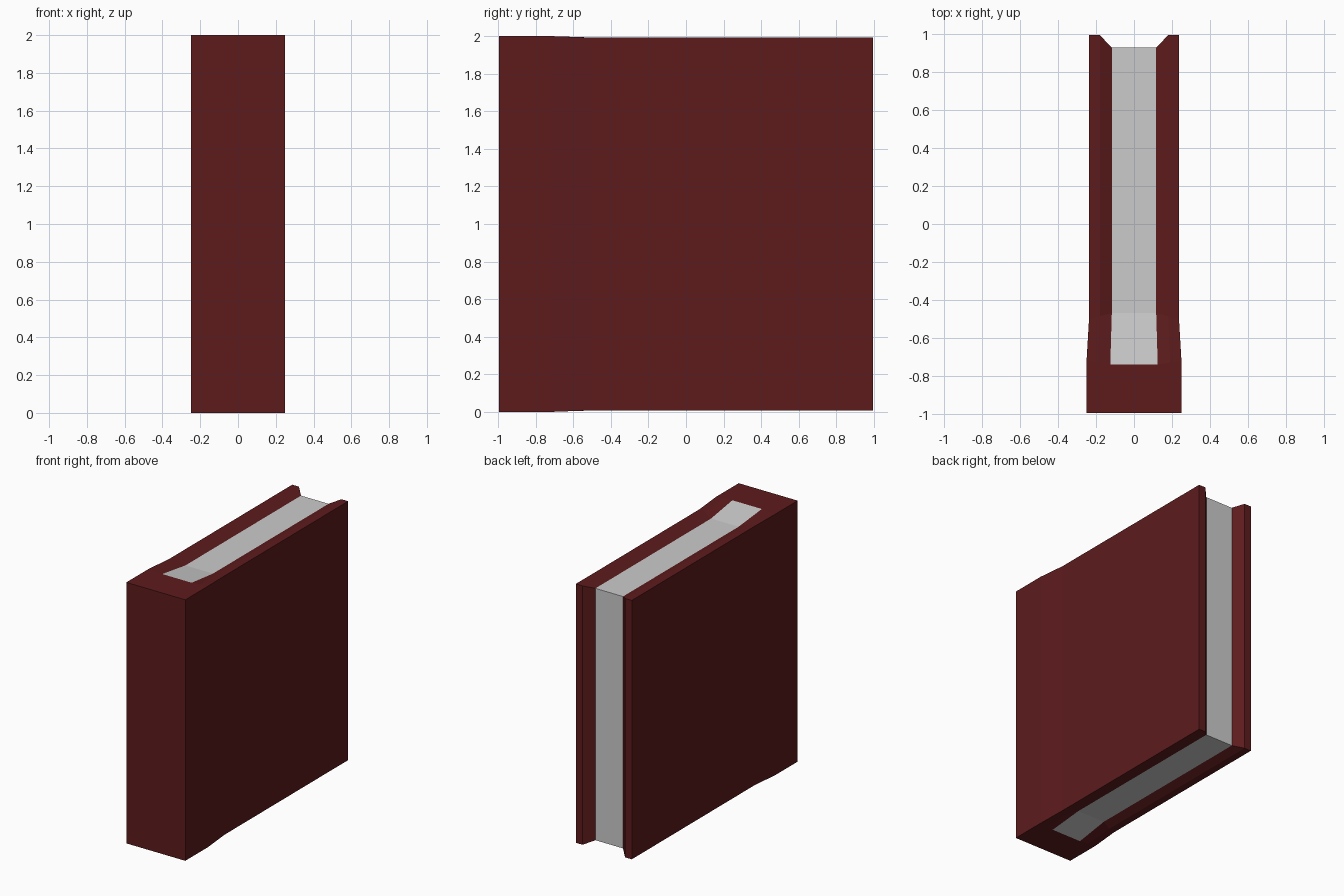
import bpy
import bmesh

if "Cube" in bpy.data.objects:
    bpy.data.objects.remove(bpy.data.objects["Cube"])


def mirror_path(pts):
    """Continue a top path (x, y, z) down the fore edge and back along the bottom."""
    return pts + [(x, y, 2 - z) for x, y, z in reversed(pts)]


# Half-width paths: spine edge -> end of hinge taper -> fore-edge corner
outer = mirror_path([(.25, -.72, 2), (.237, -.5, 1.992), (.237, .995, 1.992)])
ridge = mirror_path([(.19, -.73, 2), (.18, -.485, 1.992), (.18, .995, 1.992)])
inner = mirror_path([(.125, -.74, 2), (.117, -.47, 1.965), (.117, .93, 1.965)])
spine = [(.25, -.995, 2), (.25, -.995, 0)]


def flip(pts):
    return [(-x, y, z) for x, y, z in pts]


def strip(a, b):
    """Quads joining two paths of equal length."""
    return [[a[i], a[i + 1], b[i + 1], b[i]] for i in range(len(a) - 1)]


def make_object(name, faces, direction=None, color=None):
    bm = bmesh.new()
    for f in faces:
        bm.faces.new([bm.verts.new(p) for p in f])
    bmesh.ops.remove_doubles(bm, verts=bm.verts, dist=1e-5)
    bmesh.ops.recalc_face_normals(bm, faces=bm.faces)
    # Open shells: make sure the test face points outward
    test = max(bm.faces, key=lambda f: abs(f.normal[direction]) * f.calc_area())
    if test.normal[direction] * (test.calc_center_median()[direction] - (1 if direction == 2 else 0)) < 0:
        bmesh.ops.reverse_faces(bm, faces=bm.faces)
    mesh = bpy.data.meshes.new(name)
    bm.to_mesh(mesh)
    bm.free()
    obj = bpy.data.objects.new(name, mesh)
    bpy.context.collection.objects.link(obj)
    if color:
        mat = bpy.data.materials.new(name + "_colour")
        mat.diffuse_color = color
        mat.use_nodes = True
        mat.node_tree.nodes["Principled BSDF"].inputs["Base Color"].default_value = mat.diffuse_color
        mesh.materials.append(mat)
    return obj


# Cover: boards with bevelled inner rims on both sides
cover = []
for side in (lambda p: p, flip):
    o, r, i, s = side(outer), side(ridge), side(inner), side(spine)
    cover += strip(o, r) + strip(r, i)
    cover += [[s[0], s[1], o[5], o[0]],
              [o[0], o[5], o[4], o[1]],
              [o[1], o[4], o[3], o[2]]]

# Cover: spine front and its top and bottom caps
cover.append(spine + flip(spine)[::-1])
for k, e in ((0, 0), (1, 5)):
    half = [spine[k], outer[e], ridge[e], inner[e]]
    cover.append(half + flip(half)[::-1])
make_object("cover", cover, 0, (.11, .011, .012, 1))

# Pages: one recessed band over top, fore edge and bottom
make_object("pages", strip(inner, flip(inner)), 2)
